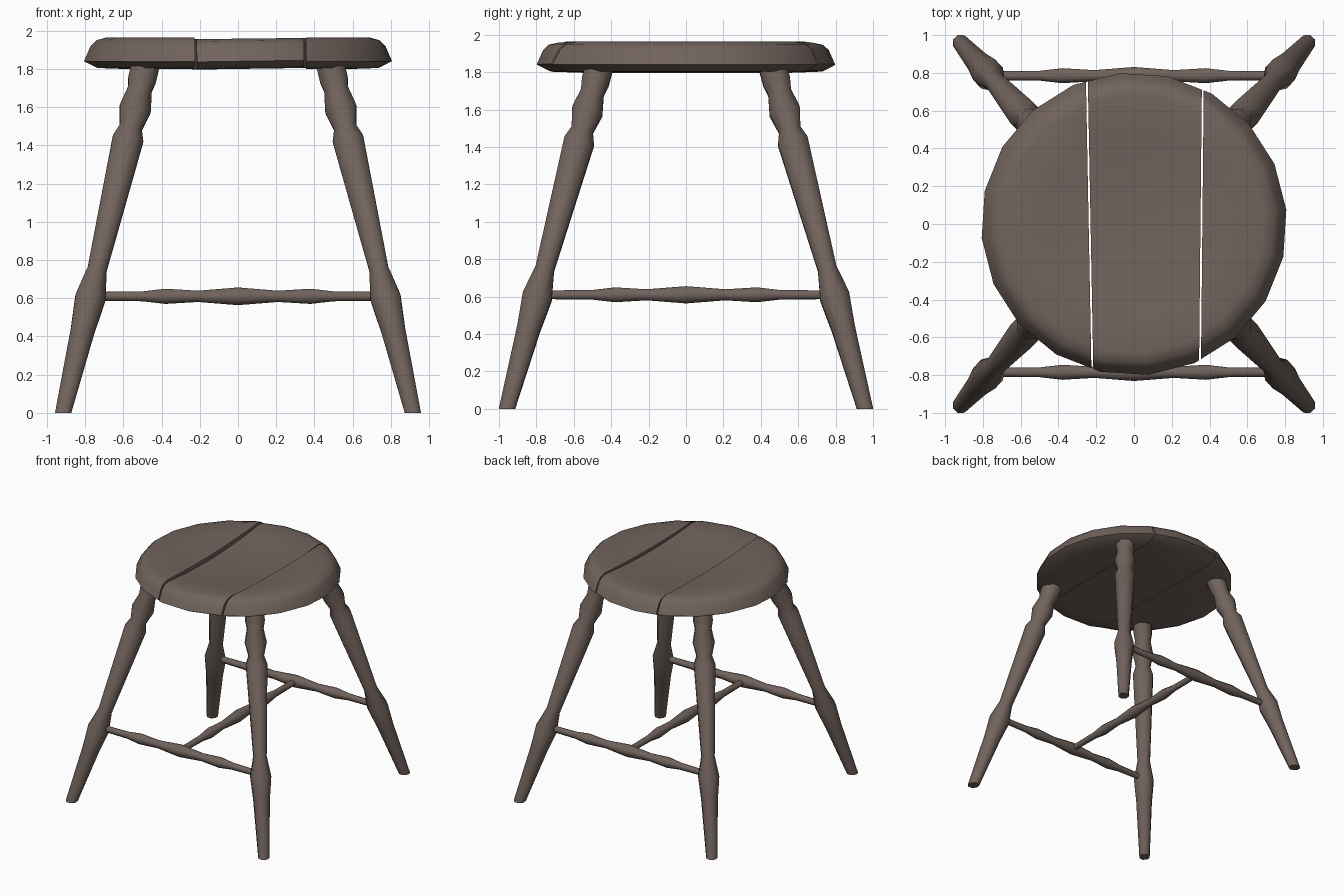
import bpy, bmesh, math
from mathutils import Vector

if "Cube" in bpy.data.objects:
    bpy.data.objects.remove(bpy.data.objects["Cube"])

wood = bpy.data.materials.new("dark brown wood")
wood.diffuse_color = (0.165, 0.125, 0.107, 1)
wood.use_nodes = True
wood.node_tree.nodes["Principled BSDF"].inputs["Base Color"].default_value = wood.diffuse_color


def finish(bm, name, angle):
    bmesh.ops.recalc_face_normals(bm, faces=bm.faces[:])
    me = bpy.data.meshes.new(name)
    bm.to_mesh(me)
    bm.free()
    me.materials.append(wood)
    ob = bpy.data.objects.new(name, me)
    bpy.context.collection.objects.link(ob)
    bpy.ops.object.select_all(action='DESELECT')
    ob.select_set(True)
    bpy.context.view_layer.objects.active = ob
    bpy.ops.object.shade_smooth_by_angle(angle=math.radians(angle))
    return ob


def skin(bm, rings):
    for a, b in zip(rings, rings[1:]):
        n = len(a)
        for i in range(n):
            j = (i + 1) % n
            bm.faces.new((a[i], a[j], b[j], b[i]))


def turned(name, start, end, profile, sides=8, flat_foot=False):
    """Turned rod: profile is (fraction along the axis, radius)."""
    start, end = Vector(start), Vector(end)
    axis = (end - start).normalized()
    u = axis.cross(Vector((0, 1, 0) if abs(axis.y) < 0.9 else (1, 0, 0))).normalized()
    v = axis.cross(u)
    bm = bmesh.new()
    rings = []
    for k, (t, r) in enumerate(profile):
        ring = []
        for i in range(sides):
            a = math.tau * (i + 0.5) / sides
            p = start.lerp(end, t) + r * (math.cos(a) * u + math.sin(a) * v)
            if flat_foot and k == 0:
                p -= axis * (p.z / axis.z)
            ring.append(bm.verts.new(p))
        rings.append(ring)
    skin(bm, rings)
    bm.faces.new(rings[0])
    bm.faces.new(rings[-1])
    return finish(bm, name, 50)


# Seat: one dished round slab, cut into three planks
SEAT = [(0.60, 1.80), (0.74, 1.805), (0.81, 1.84), (0.775, 1.92), (0.745, 1.95),
        (0.69, 1.965), (0.50, 1.953), (0.25, 1.943)]


def plank(name, cuts, sag=0.0, tilt=0.0, sides=20):
    bm = bmesh.new()
    rings = []
    for r, z in SEAT:
        rings.append([bm.verts.new((r * math.cos(math.tau * (i + 0.3) / sides),
                                    r * 0.99 * math.sin(math.tau * (i + 0.3) / sides), z))
                      for i in range(sides)])
    skin(bm, rings)
    for ring, z in ((rings[0], 1.80), (rings[-1], 1.938)):
        c = bm.verts.new((0, 0, z))
        for i in range(sides):
            bm.faces.new((ring[i], ring[(i + 1) % sides], c))
    for co, no in cuts:
        bmesh.ops.bisect_plane(bm, geom=bm.verts[:] + bm.edges[:] + bm.faces[:],
                               plane_co=co, plane_no=no, clear_outer=True)
        bmesh.ops.holes_fill(bm, edges=[e for e in bm.edges if e.is_boundary], sides=0)
    for p in bm.verts:
        if p.co.z > 1.9:
            d = Vector((p.co.x - 0.05, p.co.y)).length
            p.co.z -= sag * max(0.0, 1 - (d / 0.8) ** 2)
        p.co.z += tilt * p.co.x
    finish(bm, name, 40)


GAP = 0.005
LN = Vector((1, 0.019, 0)).normalized()
RN = Vector((1, -0.01, 0)).normalized()
LC, RC = Vector((-0.235, 0, 0)), Vector((0.357, 0, 0))
plank("seat_left_plank", [(LC - LN * GAP, LN)])
plank("seat_middle_plank", [(LC + LN * GAP, -LN), (RC - RN * GAP, RN)], sag=0.025, tilt=0.015)
plank("seat_right_plank", [(RC + RN * GAP, -RN)])

# Four splayed turned legs
LEG_TOP = 1.87
LEG = [(0, 0.045), (0.43, 0.068), (0.60, 0.086), (0.75, 0.055), (1.43, 0.088),
       (1.49, 0.064), (1.59, 0.09), (1.69, 0.068), (1.75, 0.08), (LEG_TOP, 0.08)]
leg_profile = [(z / LEG_TOP, r) for z, r in LEG]
for sy, fb in ((-1, "front"), (1, "back")):
    for sx, lr in ((-1, "left"), (1, "right")):
        turned(f"{fb}_{lr}_leg", (sx * 0.915, sy * 0.957, 0), (sx * 0.472, sy * 0.452, LEG_TOP),
               leg_profile, flat_foot=True)

# Stretchers: front, back and the centre bar joining them
half = [(0, 0.05), (0.21, 0.032), (0.38, 0.043), (0.50, 0.028), (0.77, 0.025)]
bar = [(0.5 - d / 1.54, r) for d, r in reversed(half)] + [(0.5 + d / 1.54, r) for d, r in half[1:]]
for sy, fb in ((-1, "front"), (1, "back")):
    turned(f"{fb}_stretcher", (-0.77, sy * 0.785, 0.61), (0.77, sy * 0.785, 0.61), bar)
turned("centre_stretcher", (0, -0.77, 0.61), (0, 0.77, 0.61), bar)
